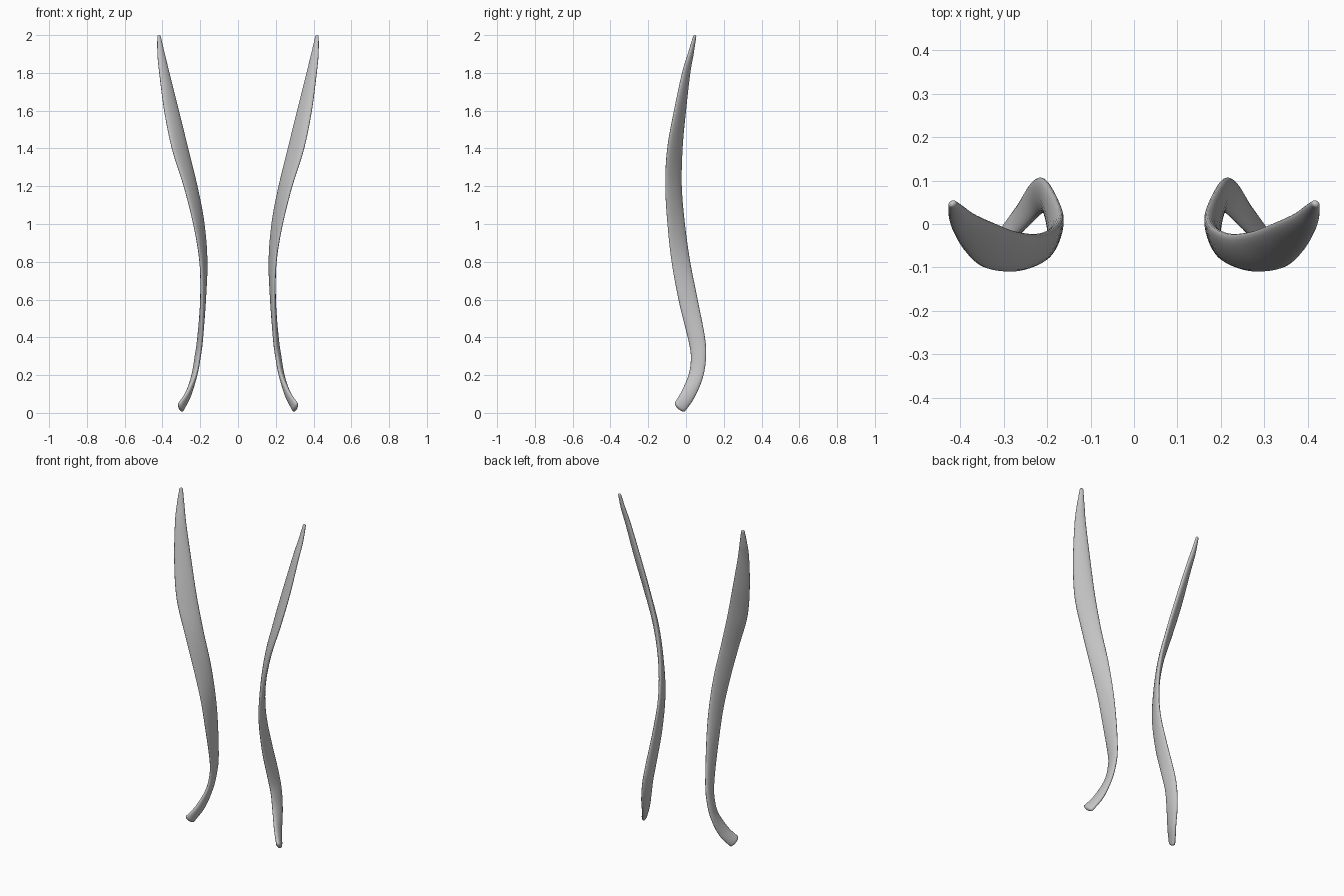
import bpy, bmesh, math
from mathutils import Vector

cube = bpy.data.objects.get("Cube")
if cube:
    bpy.data.objects.remove(cube, do_unlink=True)

# Single neutral grey
grey = bpy.data.materials.new("neutral_grey")
grey.use_nodes = True
GREY = (0.55, 0.55, 0.55, 1)
grey.diffuse_color = GREY
grey.node_tree.nodes["Principled BSDF"].inputs["Base Color"].default_value = GREY

# Stations along one strip: x, y, z, half width, half thickness, turn in degrees
STATIONS = [
    (.418, .046, 1.992, .010, .008, 32),
    (.407, .025, 1.9, .022, .012, 32),
    (.390, .001, 1.8, .032, .014, 36),
    (.352, -.032, 1.6, .048, .016, 38),
    (.307, -.059, 1.4, .057, .016, 43),
    (.251, -.066, 1.2, .054, .016, 51),
    (.207, -.052, 1.0, .053, .015, 59),
    (.183, -.027, .8, .051, .015, 72),
    (.185, .011, .6, .050, .015, 85),
    (.200, .055, .4, .045, .015, 96),
    (.213, .066, .3, .041, .015, 100),
    (.231, .053, .2, .039, .015, 97),
    (.263, .012, .1, .038, .016, 78),
    (.302, -.032, .032, .036, .015, 62),
]
STEPS, SIDES = 8, 20


def blend(a, b, c, d, t):
    """Smooth interpolation from b to c."""
    return [0.5 * (2 * q + (r - p) * t + (2 * p - 5 * q + 4 * r - s) * t * t
                   + (3 * q - p - 3 * r + s) * t ** 3)
            for p, q, r, s in zip(a, b, c, d)]


def sample_path():
    last = len(STATIONS) - 1
    rows = []
    for i in range(last):
        quad = [STATIONS[min(max(i + k, 0), last)] for k in (-1, 0, 1, 2)]
        rows += [blend(*quad, s / STEPS) for s in range(STEPS)]
    return rows + [list(STATIONS[-1])]


def make_strip(name, side):
    rows = sample_path()
    points = [Vector(r[:3]) for r in rows]
    sections = []
    for i, r in enumerate(rows):
        tangent = (points[min(i + 1, len(rows) - 1)] - points[max(i - 1, 0)]).normalized()
        sections.append((points[i], tangent, r[3], r[4], math.radians(r[5])))

    # Rounded end caps
    def cap(section, direction, reach):
        p, t, w, h, a = section
        return [(p + t * direction * reach * math.sin(u), t, w * math.cos(u), h * math.cos(u), a)
                for u in (math.radians(d) for d in (25, 50, 70, 85))]
    sections = cap(sections[0], -1, .008)[::-1] + sections + cap(sections[-1], 1, .014)

    bm = bmesh.new()
    rings = []
    for p, t, w, h, a in sections:
        across = Vector((math.cos(a), -math.sin(a), 0))
        across = (across - t * across.dot(t)).normalized()
        normal = t.cross(across)
        ring = []
        for k in range(SIDES):
            u = math.tau * k / SIDES
            v = p + across * (w * math.cos(u)) + normal * (h * math.sin(u))
            ring.append(bm.verts.new((v.x * side, v.y, v.z)))
        rings.append(ring)
    for r0, r1 in zip(rings, rings[1:]):
        for k in range(SIDES):
            n = (k + 1) % SIDES
            bm.faces.new((r0[k], r0[n], r1[n], r1[k]))
    bm.faces.new(rings[0])
    bm.faces.new(rings[-1])
    bmesh.ops.recalc_face_normals(bm, faces=bm.faces)
    for f in bm.faces:
        f.smooth = True
    mesh = bpy.data.meshes.new(name)
    bm.to_mesh(mesh)
    bm.free()
    mesh.materials.append(grey)
    bpy.context.collection.objects.link(bpy.data.objects.new(name, mesh))


for name, side in (("left_curved_strip", 1), ("right_curved_strip", -1)):
    make_strip(name, side)
